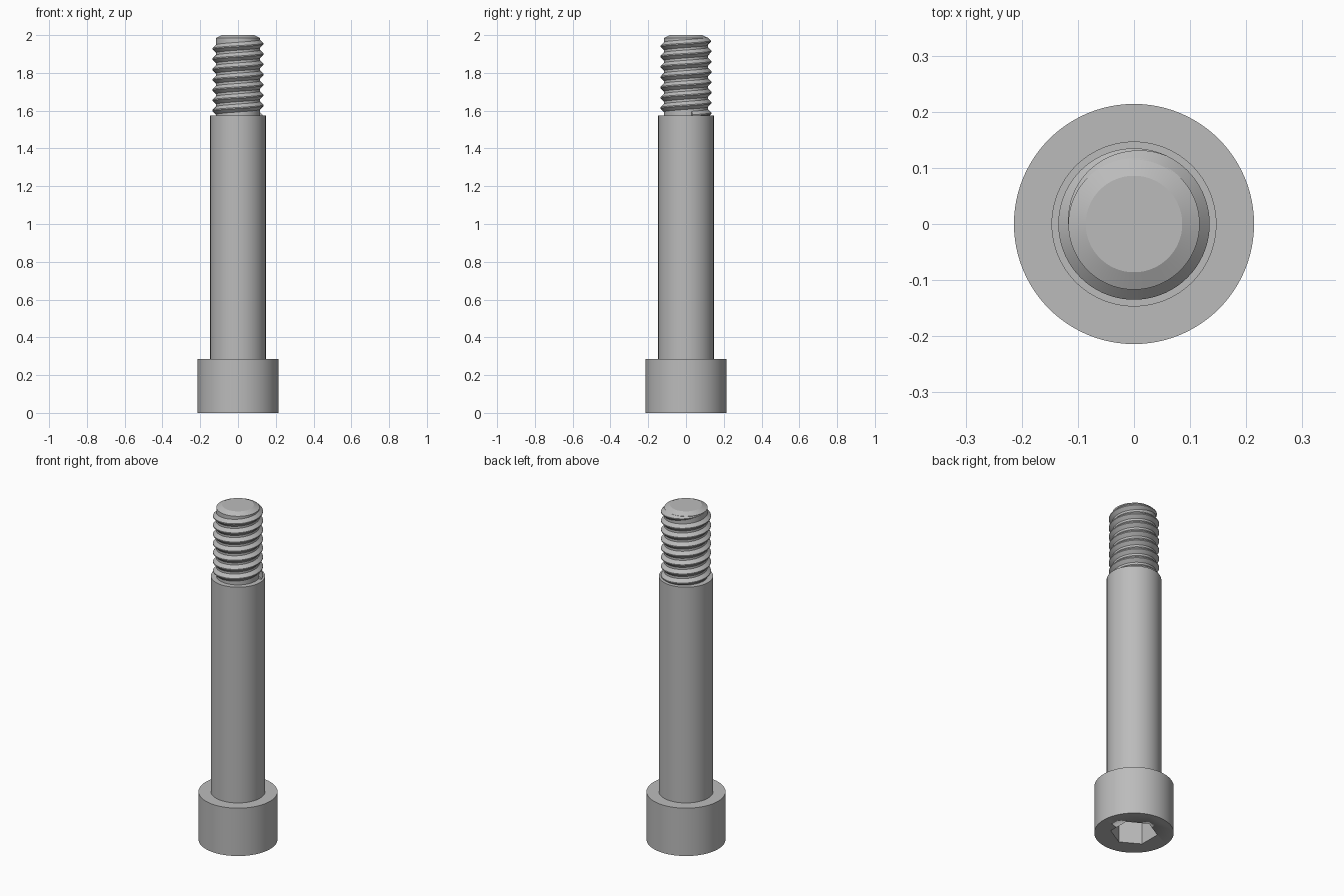
import bpy, bmesh, math

if "Cube" in bpy.data.objects:
    bpy.data.objects.remove(bpy.data.objects["Cube"])

# One plain steel colour for the whole bolt
steel = bpy.data.materials.new("steel_grey")
steel.use_nodes = True
GREY = (0.5, 0.5, 0.5, 1)
steel.diffuse_color = GREY
steel.node_tree.nodes["Principled BSDF"].inputs["Base Color"].default_value = GREY


def finish(name, bm, angle=30):
    bmesh.ops.recalc_face_normals(bm, faces=bm.faces)
    mesh = bpy.data.meshes.new(name)
    bm.to_mesh(mesh)
    bm.free()
    mesh.materials.append(steel)
    obj = bpy.data.objects.new(name, mesh)
    bpy.context.collection.objects.link(obj)
    bpy.ops.object.select_all(action="DESELECT")
    obj.select_set(True)
    bpy.context.view_layer.objects.active = obj
    bpy.ops.object.shade_smooth_by_angle(angle=math.radians(angle))
    return obj


def lathe(name, profile, sides=96, turn=0.0, angle=30):
    """Stack rings of (radius, height) and cap both ends."""
    bm = bmesh.new()
    rings = []
    for r, z in profile:
        angles = [turn + math.tau * i / sides for i in range(sides)]
        rings.append([bm.verts.new((r * math.cos(a), r * math.sin(a), z)) for a in angles])
    for low, high in zip(rings, rings[1:]):
        for i in range(sides):
            j = (i + 1) % sides
            bm.faces.new((low[i], low[j], high[j], high[i]))
    bm.faces.new(rings[0])
    bm.faces.new(rings[-1])
    return finish(name, bm, angle)


# Main dimensions
HEAD_R, HEAD_TOP = 0.214, 0.286
SHANK_R, SHANK_TOP = 0.147, 1.575
ROOT_R, CREST_R = 0.117, 0.135
PITCH, THREAD_END = 0.0545, 1.982

# Head with a hexagonal socket cut into its underside
head = lathe("head", [(HEAD_R, 0), (HEAD_R, HEAD_TOP)])
cutter = lathe("socket_cutter", [(0.127, -0.1), (0.127, 0.17)], 6, math.radians(30))
cut = head.modifiers.new("socket", "BOOLEAN")
cut.operation = "DIFFERENCE"
cut.solver = "EXACT"
cut.object = cutter
bpy.context.view_layer.objects.active = head
bpy.ops.object.modifier_apply(modifier=cut.name)
bpy.data.objects.remove(cutter)

# Plain shank and the chamfered core that carries the thread
lathe("shank", [(SHANK_R, HEAD_TOP), (SHANK_R, SHANK_TOP)])
lathe("thread_core", [(ROOT_R, SHANK_TOP), (ROOT_R, 1.985), (0.086, 2.0)], angle=20)


def thread_ridge():
    """Sweep a ridge section down a right-hand helix, fading out at the tip."""
    bm = bmesh.new()
    steps = 72
    turns = (THREAD_END - SHANK_TOP) / PITCH
    fade = 0.32
    sections = []
    for i in range(int(turns * steps) + 1):
        t = i / steps
        a = math.pi - math.tau * t
        z = THREAD_END - PITCH * t
        grow = max(0.02, min(1, t / fade))
        crest = ROOT_R + (CREST_R - ROOT_R) * grow
        base, flat = 0.023 * grow, 0.003 * grow
        shape = [(ROOT_R - 0.002, -base), (crest, -flat), (crest, flat), (ROOT_R - 0.002, base)]
        sections.append([bm.verts.new((r * math.cos(a), r * math.sin(a), z + dz))
                         for r, dz in shape])
    for s, n in zip(sections, sections[1:]):
        for k in range(4):
            m = (k + 1) % 4
            bm.faces.new((s[k], s[m], n[m], n[k]))
    bm.faces.new(sections[0])
    bm.faces.new(sections[-1])
    return finish("thread_ridge", bm)


thread_ridge()
